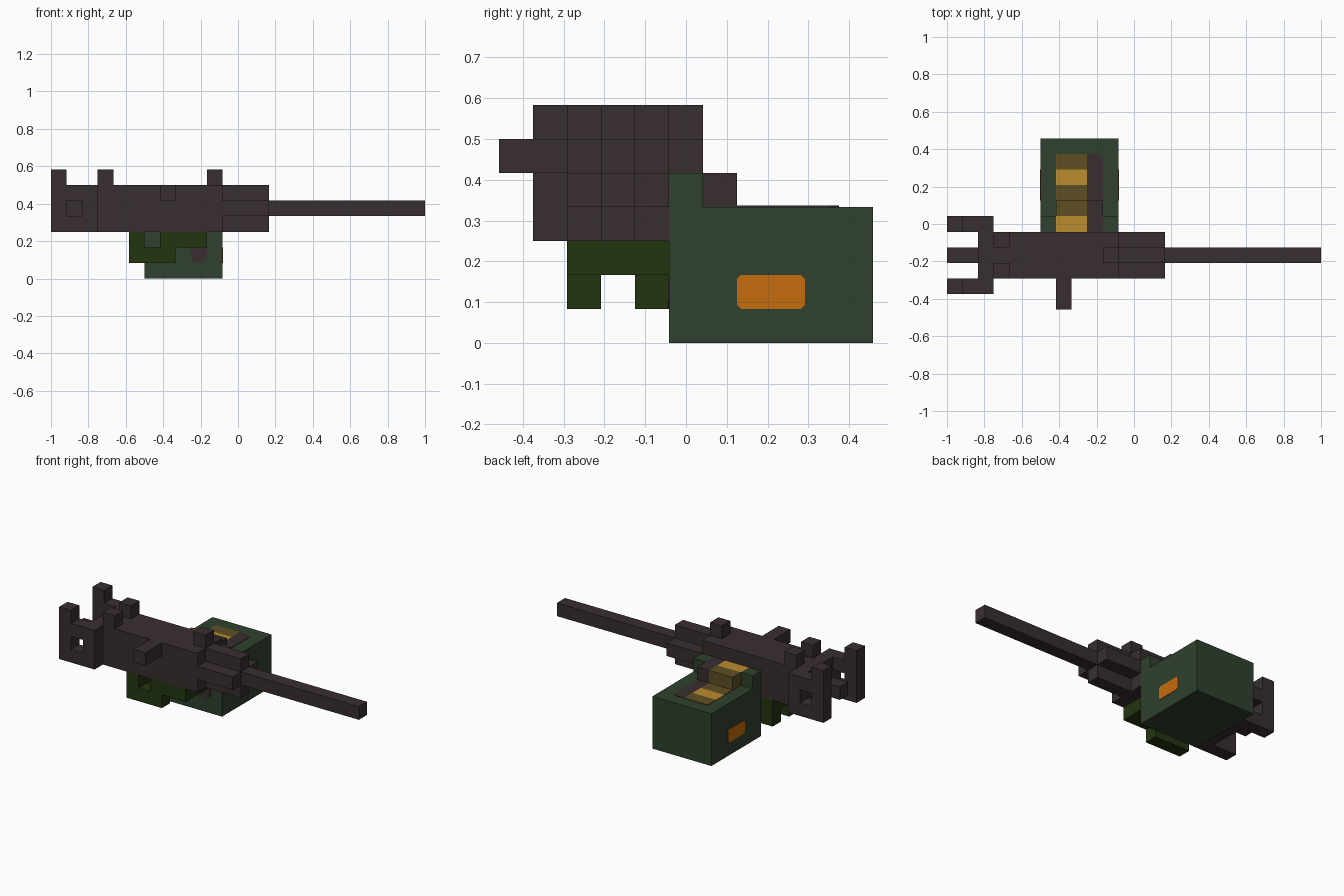
import bpy, bmesh
from mathutils import Vector

if "Cube" in bpy.data.objects:
    bpy.data.objects.remove(bpy.data.objects["Cube"], do_unlink=True)

U = 1 / 12  # one block of the blocky grid


def material(name, rgb):
    lin = [((c / 255 + 0.055) / 1.055) ** 2.4 if c > 10 else c / 255 / 12.92 for c in rgb]
    m = bpy.data.materials.new(name)
    m.use_nodes = True
    m.diffuse_color = (*lin, 1)
    bsdf = next(n for n in m.node_tree.nodes if n.type == 'BSDF_PRINCIPLED')
    bsdf.inputs["Base Color"].default_value = (*lin, 1)
    return m


GUNMETAL = material("dark gunmetal", (56, 46, 47))
BOX_GREEN = material("box green", (47, 65, 46))
MOUNT_GREEN = material("mount green", (35, 53, 16))
ORANGE = material("label orange", (196, 108, 14))
BRASS = material("bright brass", (187, 140, 46))
DARK_BRASS = material("dark brass", (95, 79, 36))


def finish(name, bm, mat):
    bmesh.ops.recalc_face_normals(bm, faces=bm.faces)
    me = bpy.data.meshes.new(name)
    bm.to_mesh(me)
    bm.free()
    me.materials.append(mat)
    ob = bpy.data.objects.new(name, me)
    bpy.context.collection.objects.link(ob)
    return ob


def blocks(name, mat, *boxes):
    """Object made of boxes, each (x0, x1, y0, y1, z0, z1) in grid units."""
    bm = bmesh.new()
    for x0, x1, y0, y1, z0, z1 in boxes:
        verts = bmesh.ops.create_cube(bm, size=1)["verts"]
        for v in verts:
            v.co = Vector(((x0 + x1) / 2 + v.co.x * (x1 - x0),
                           (y0 + y1) / 2 + v.co.y * (y1 - y0),
                           (z0 + z1) / 2 + v.co.z * (z1 - z0))) * U
    return finish(name, bm, mat)


def decal(name, mat, axis, at, side, a, b, cut=0.0, corners=(1, 1, 1, 1)):
    """Thin plate on a face: a and b are opposite corners, cut trims the chosen corners."""
    (a0, a1), (b0, b1) = a, b
    pts = []
    for (p, q, sp, sq, first), use in zip(((a0, b0, 1, 1, 1), (a1, b0, -1, 1, 0),
                                           (a1, b1, -1, -1, 1), (a0, b1, 1, -1, 0)), corners):
        if not (use and cut):
            pts.append((p, q))
            continue
        pair = [(p, q + sq * cut), (p + sp * cut, q)]
        pts += pair if first else pair[::-1]
    bm = bmesh.new()
    verts = []
    for p, q in pts:
        co = [p, q]
        co.insert(axis, at)
        verts.append(bm.verts.new(Vector(co) * U))
    face = bm.faces.new(verts)
    out = bmesh.ops.extrude_face_region(bm, geom=[face])["geom"]
    shift = Vector((0, 0, 0))
    shift[axis] = side * 0.003
    bmesh.ops.translate(bm, vec=shift, verts=[g for g in out if isinstance(g, bmesh.types.BMVert)])
    return finish(name, bm, mat)


# Receiver, barrel and its cross-shaped shroud
blocks("receiver", GUNMETAL, (-10, -1, -3.5, -0.5, 3, 6))
blocks("barrel_shroud", GUNMETAL,
       (-1, 2, -2.5, -1.5, 3, 6),
       (-1, 2, -3.5, -2.5, 4, 5), (-1, 2, -1.5, -0.5, 4, 5))
blocks("barrel", GUNMETAL, (2, 12, -2.5, -1.5, 4, 5))

# Sights and cocking handle
blocks("front_sight", GUNMETAL, (-2, -1, -2.5, -1.5, 6, 7))
for side, y in (("right", -3.5), ("left", -1.5)):
    blocks("rear_sight_" + side, GUNMETAL, (-9, -8, y, y + 1, 6, 7))
blocks("cocking_handle", GUNMETAL, (-5, -4, -5.5, -3.5, 5, 6))

# Rear grips: pierced side plates with a raised post, and the trigger bar
for side, y in (("front", -4.5), ("back", -0.5)):
    blocks("grip_plate_" + side, GUNMETAL,
           (-12, -11, y, y + 1, 3, 7), (-10, -9, y, y + 1, 3, 6),
           (-11, -10, y, y + 1, 3, 4), (-11, -10, y, y + 1, 5, 6))
blocks("trigger_bar", GUNMETAL, (-12, -10, -2.5, -1.5, 4, 5))

# Mount cradle with a pin hole and two legs
blocks("mount_cradle", MOUNT_GREEN, (-7, -6, -3.5, -0.5, 2, 3), (-5, -2, -3.5, -0.5, 2, 3))
for side, y in (("front", -3.5), ("back", -1.5)):
    blocks("mount_leg_" + side, MOUNT_GREEN, (-7, -4, y, y + 1, 1, 2))

# Ammunition box with raised guides beside the feed
blocks("ammo_box", BOX_GREEN, (-6, -1, -0.5, 5.5, 0, 4))
blocks("feed_guides", BOX_GREEN, (-6, -5, -0.5, 0.5, 4, 5), (-2, -1, -0.5, 0.5, 4, 5))

# Raised part of the cartridge belt
blocks("belt_round_bright", BRASS, (-5, -3, -0.5, 0.5, 4, 5))
blocks("belt_round_dark", DARK_BRASS, (-5, -3, 0.5, 1.5, 4, 5))
blocks("belt_tips", GUNMETAL, (-3, -2, -0.5, 1.5, 4, 5))

# Belt lying in the box top
for i, mat in enumerate((DARK_BRASS, BRASS, DARK_BRASS)):
    decal("box_round_%d" % (i + 1), mat, 2, 4, 1, (-5, -3), (1.5 + i, 2.5 + i))
decal("box_round_tips", GUNMETAL, 2, 4, 1, (-3, -2), (1.5, 4.5), 0.25, (0, 0, 1, 0))

# Painted labels on the box
for side, x, d in (("right", -6, -1), ("left", -1, 1)):
    decal("box_label_" + side, ORANGE, 0, x, d, (1.5, 3.5), (1, 2), 0.12)
decal("box_front_patch", GUNMETAL, 1, -0.5, -1, (-3, -2), (1, 2), 0.25, (1, 1, 0, 0))
